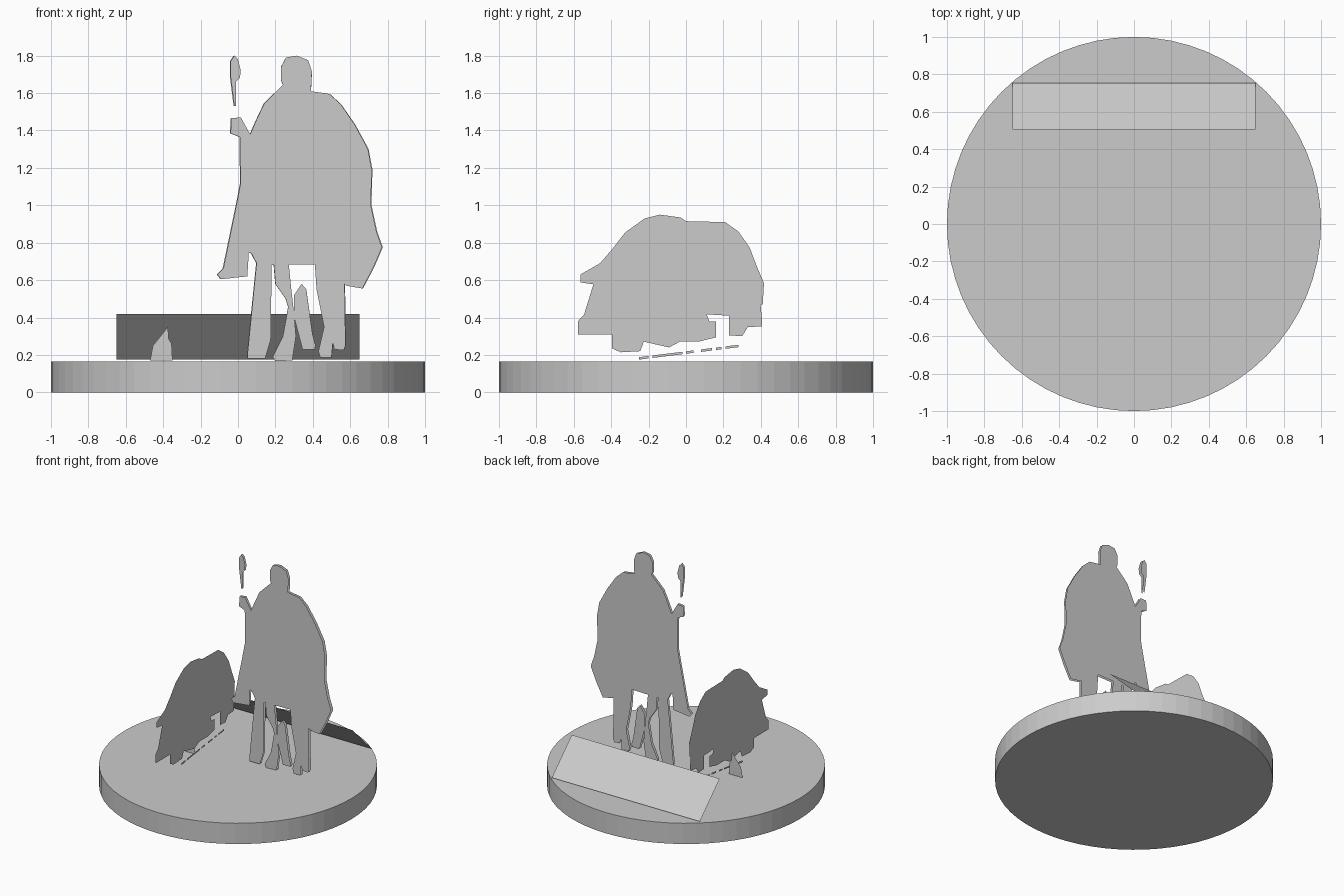
import bpy, bmesh, math
from mathutils import Vector

grey = bpy.data.materials.new("plain grey")
grey.diffuse_color = (0.6, 0.6, 0.6, 1)


def finish(bm, name):
    me = bpy.data.meshes.new(name)
    bm.to_mesh(me)
    bm.free()
    me.materials.append(grey)
    ob = bpy.data.objects.new(name, me)
    bpy.context.collection.objects.link(ob)
    return ob


def cutout(name, outlines, place):
    """Paper-thin cutout: each 2D outline is mapped to 3D by place(u, z)."""
    bm = bmesh.new()
    for pts in outlines:
        bm.faces.new([bm.verts.new(place(u, z)) for u, z in pts])
    bmesh.ops.triangulate(bm, faces=bm.faces[:])
    return finish(bm, name)


# round base
bm = bmesh.new()
bmesh.ops.create_cone(bm, cap_ends=True, segments=64, radius1=1, radius2=1, depth=0.165)
bmesh.ops.translate(bm, verts=bm.verts, vec=(0, 0, 0.0825))
finish(bm, "round_base")

# sloping plate at the back
bm = bmesh.new()
bm.faces.new([bm.verts.new(p) for p in ((-0.65, 0.505, 0.42), (0.65, 0.505, 0.42),
                                        (0.65, 0.755, 0.175), (-0.65, 0.755, 0.175))])
finish(bm, "sloping_plate")

# rider with cloak and raised hand
body = [(.315, 1.80), (.257, 1.79), (.23, 1.74), (.23, 1.67), (.25, 1.62), (.20, 1.60),
        (.14, 1.545), (.10, 1.46), (.065, 1.38), (.03, 1.417), (.015, 1.47), (-.035, 1.465),
        (-.04, 1.385), (.01, 1.365), (.025, 1.30), (.065, 1.255), (.05, 1.165), (.015, 1.06),
        (-.01, .995), (-.025, .915), (-.015, .72), (-.055, .685), (-.11, .63), (-.09, .605),
        (.05, .62), (.05, .745), (.07, .745), (.105, .68), (.45, .685), (.58, .57),
        (.665, .555), (.725, .67), (.77, .775), (.74, .86), (.71, 1.0), (.715, 1.19),
        (.695, 1.30), (.625, 1.43), (.55, 1.54), (.49, 1.595), (.39, 1.61), (.395, 1.715),
        (.375, 1.775)]

# legs of the mount
legs = [
    [(.10, .70), (.10, .55), (.14, .40), (.105, .36), (.05, .20), (.05, .18), (.145, .18),
     (.175, .28), (.15, .40), (.17, .52), (.18, .70)],
    [(.19, .70), (.20, .58), (.255, .50), (.285, .40), (.24, .30), (.185, .19), (.20, .167),
     (.29, .17), (.31, .30), (.30, .42), (.285, .55), (.27, .70)],
    [(.30, .52), (.34, .58), (.365, .55), (.375, .40), (.415, .25), (.41, .23), (.345, .23),
     (.345, .28), (.30, .40)],
    [(.41, .70), (.42, .55), (.46, .35), (.43, .22), (.44, .185), (.50, .185), (.51, .30),
     (.48, .44), (.46, .70)],
    [(.44, .70), (.57, .58), (.565, .40), (.575, .25), (.565, .225), (.515, .23),
     (.515, .30), (.47, .44), (.43, .55)],
]

# spear head
spear = [(-.02, 1.80), (.0, 1.78), (.015, 1.72), (.01, 1.68), (-.01, 1.66), (-.01, 1.53),
         (-.02, 1.53), (-.02, 1.66), (-.04, 1.69), (-.04, 1.77)]

# front and back layers, the back one a touch wider
for name, y, s in (("front", 0.07, 1.0), ("back", 0.09, 1.01)):
    def place(x, z, y=y, s=s):
        return (0.33 + (x - 0.33) * s, y, z)
    cutout("rider_" + name, [body], place)
    cutout("mount_legs_" + name, legs, place)
    cutout("spear_" + name, [spear], place)

# beast standing beside the rider, seen from the side
beast = [(-.565, .63), (-.46, .69), (-.395, .765), (-.325, .855), (-.22, .93), (-.14, .95),
         (-.03, .935), (0, .915), (.21, .91), (.28, .86), (.34, .775), (.38, .67), (.395, .588),
         (.417, .583), (.41, .47), (.38, .46), (.38, .41), (.405, .40), (.405, .353),
         (.33, .348), (.30, .30), (.23, .305), (.23, .41), (.11, .417), (.11, .38),
         (.16, .38), (.16, .294), (.075, .273), (-.03, .273), (-.09, .24), (-.22, .285),
         (-.245, .22), (-.35, .214), (-.395, .235), (-.395, .31), (-.578, .31), (-.578, .38),
         (-.51, .455), (-.43, .535), (-.365, .55), (-.365, .583), (-.46, .572), (-.565, .588)]
cutout("beast_side", [beast], lambda y, z: (-0.32, y, z))

# broken ground line below the beast
dashes = []
for a, b in ((-.25, -.20), (-.18, -.02), (.0, .04), (.08, .14), (.16, .19), (.21, .28)):
    za, zb = (0.175 + 0.125 * (t + .25) for t in (a, b))
    dashes.append([(a, za), (b, zb), (b, zb + .013), (a, za + .013)])
cutout("beast_ground_line", dashes, lambda y, z: (-0.32, y, z))

# beast foot, facing the front
foot = [(-.375, .35), (-.415, .30), (-.455, .25), (-.47, .17), (-.35, .17), (-.355, .26),
        (-.37, .285)]
cutout("beast_foot", [foot], lambda x, z: (x, -0.04, z))
